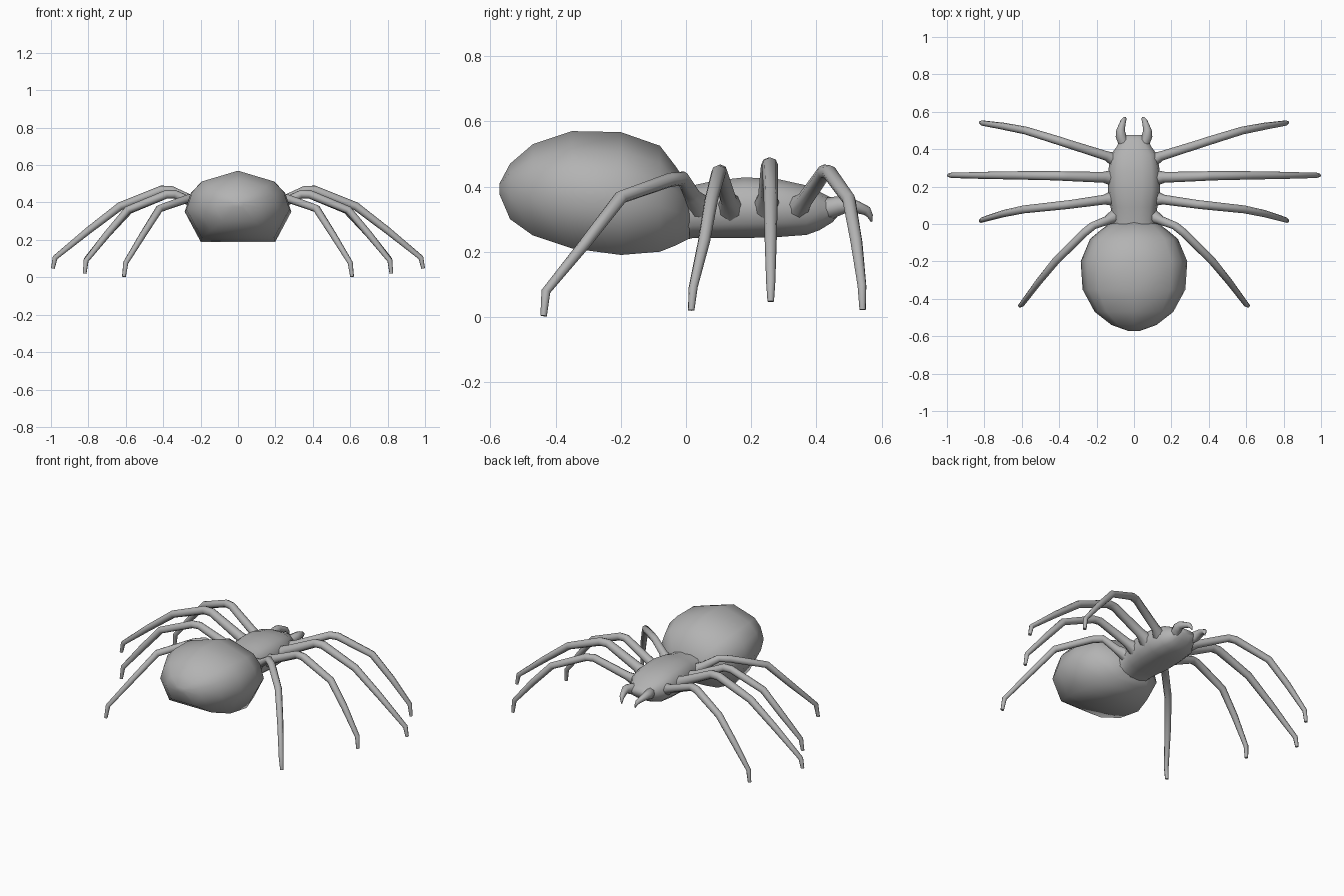
import bpy, bmesh, math
from mathutils import Vector

grey = bpy.data.materials.new("body grey")
grey.diffuse_color = (0.45, 0.45, 0.45, 1)


def loft(name, rings, mirror=False, sharp=70):
    """Skin a list of equal-length point rings, capping both ends."""
    bm = bmesh.new()
    loops = [[bm.verts.new(p) for p in ring] for ring in rings]
    n = len(loops[0])
    for a, b in zip(loops, loops[1:]):
        for i in range(n):
            j = (i + 1) % n
            bm.faces.new((a[i], a[j], b[j], b[i]))
    bm.faces.new(loops[0])
    bm.faces.new(loops[-1])
    bmesh.ops.recalc_face_normals(bm, faces=bm.faces)
    for f in bm.faces:
        f.smooth = True
    mesh = bpy.data.meshes.new(name)
    bm.to_mesh(mesh)
    bm.free()
    mesh.set_sharp_from_angle(angle=math.radians(sharp))
    mesh.materials.append(grey)
    ob = bpy.data.objects.new(name, mesh)
    bpy.context.collection.objects.link(ob)
    if mirror:
        ob.modifiers.new("mirror", 'MIRROR')
    return ob


def body(name, section, stations):
    """Stations are (y, half width, top z, bottom z)."""
    rings = []
    for y, w, top, bot in stations:
        mid, h = (top + bot) / 2, (top - bot) / 2
        rings.append([(u * w, y, mid + v * h) for u, v in section])
    return loft(name, rings)


def tube(name, path, sides=8):
    """Tapered tube through (x, y, z, radius) points, mirrored across x."""
    pts = [Vector(p[:3]) for p in path]
    side = (pts[-1] - pts[0]).cross(Vector((0, 0, 1))).normalized()
    rings = []
    for i, p in enumerate(pts):
        d_in = (p - pts[max(i - 1, 0)]).normalized()
        d_out = (pts[min(i + 1, len(pts) - 1)] - p).normalized()
        up = side.cross(d_in + d_out).normalized()
        r = path[i][3]
        rings.append([p + r * (math.cos(t) * side + math.sin(t) * up)
                      for t in (2 * math.pi * k / sides for k in range(sides))])
    return loft(name, rings, mirror=True)


# Abdomen: ridged back, flat belly
half = [(0.7, 0.68), (0.89, 0.37), (1, -0.15), (0.7, -1)]
section = [(0, 1)] + half + [(-u, v) for u, v in reversed(half)]
body("abdomen", section, [
    (-0.572, 0.03, 0.41, 0.375), (-0.54, 0.12, 0.47, 0.30),
    (-0.47, 0.21, 0.53, 0.25), (-0.35, 0.275, 0.57, 0.21),
    (-0.20, 0.285, 0.567, 0.19), (-0.08, 0.235, 0.525, 0.20),
    (-0.03, 0.175, 0.46, 0.22), (0.01, 0.12, 0.40, 0.24)])

# Thorax and head: rounded box section
oval = []
for k in range(14):
    t = 2 * math.pi * k / 14
    c, s = math.cos(t), math.sin(t)
    oval.append((math.copysign(abs(c) ** 0.8, c), math.copysign(abs(s) ** 0.8, s)))
body("thorax", oval, [
    (-0.06, 0.13, 0.40, 0.22), (0.02, 0.115, 0.405, 0.24),
    (0.09, 0.125, 0.42, 0.24), (0.18, 0.14, 0.43, 0.24),
    (0.28, 0.138, 0.425, 0.243), (0.37, 0.125, 0.405, 0.25),
    (0.41, 0.095, 0.385, 0.265), (0.45, 0.075, 0.365, 0.29),
    (0.475, 0.045, 0.35, 0.32)])

# Legs: hip, thigh, knee, shin joint, ankle, toe
tube("front_leg", [
    (0.08, 0.33, 0.325, 0.045), (0.15, 0.365, 0.36, 0.025),
    (0.34, 0.425, 0.445, 0.023), (0.385, 0.44, 0.443, 0.023),
    (0.58, 0.50, 0.36, 0.021), (0.70, 0.523, 0.23, 0.019),
    (0.812, 0.54, 0.095, 0.014), (0.82, 0.542, 0.022, 0.01)])
tube("upper_middle_leg", [
    (0.09, 0.245, 0.325, 0.05), (0.165, 0.25, 0.37, 0.029),
    (0.36, 0.255, 0.465, 0.025), (0.41, 0.258, 0.465, 0.025),
    (0.63, 0.26, 0.38, 0.022), (0.80, 0.26, 0.25, 0.019),
    (0.978, 0.26, 0.105, 0.014), (0.99, 0.26, 0.047, 0.01)])
tube("lower_middle_leg", [
    (0.09, 0.14, 0.325, 0.048), (0.16, 0.13, 0.36, 0.026),
    (0.34, 0.105, 0.445, 0.023), (0.385, 0.1, 0.443, 0.023),
    (0.59, 0.078, 0.36, 0.021), (0.70, 0.055, 0.23, 0.019),
    (0.812, 0.022, 0.09, 0.014), (0.82, 0.016, 0.02, 0.01)])
tube("back_leg", [
    (0.08, 0.05, 0.33, 0.045), (0.14, 0.02, 0.37, 0.026),
    (0.22, -0.01, 0.425, 0.022), (0.27, -0.05, 0.42, 0.022),
    (0.42, -0.20, 0.367, 0.021), (0.51, -0.31, 0.225, 0.018),
    (0.60, -0.43, 0.078, 0.014), (0.61, -0.437, 0.003, 0.01)])

# Fangs: curved jaws hooking forward and down
tube("fang", [
    (0.05, 0.43, 0.33, 0.035), (0.068, 0.465, 0.34, 0.03),
    (0.072, 0.50, 0.345, 0.023), (0.064, 0.53, 0.335, 0.018),
    (0.056, 0.555, 0.325, 0.015), (0.05, 0.565, 0.31, 0.009),
    (0.047, 0.57, 0.292, 0.003)])
